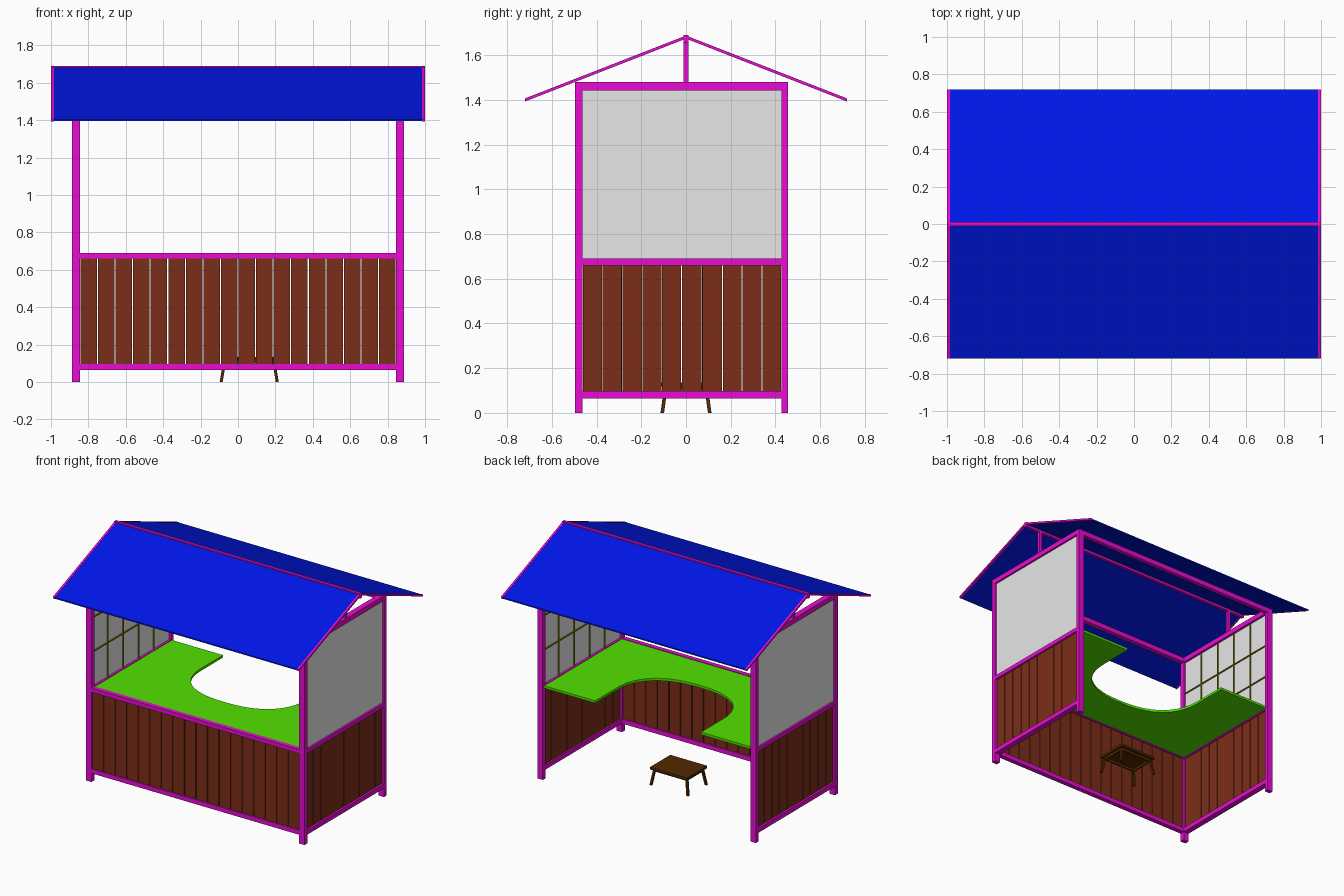
import bpy, bmesh, math, random
from mathutils import Vector

cube = bpy.data.objects.get("Cube")
if cube:
    bpy.data.objects.remove(cube, do_unlink=True)
random.seed(4)


def material(name, rgb):
    m = bpy.data.materials.new(name)
    m.use_nodes = True
    m.diffuse_color = (*rgb, 1)
    m.node_tree.nodes["Principled BSDF"].inputs["Base Color"].default_value = (*rgb, 1)
    return m


PINK = material("magenta paint", (0.8, 0.004, 0.64))
BLUE = material("blue roof", (0, 0.008, 0.8))
GREEN = material("green counter", (0.085, 0.76, 0))
GREY = material("light grey panel", (0.8, 0.8, 0.8))
BROWN = material("brown board", (0.2, 0.027, 0.01))
DARK = material("dark wood", (0.085, 0.022, 0))
OLIVE = material("olive bar", (0.26, 0.21, 0))


def finish(name, bm, mat):
    bmesh.ops.recalc_face_normals(bm, faces=bm.faces)
    me = bpy.data.meshes.new(name)
    bm.to_mesh(me)
    bm.free()
    me.materials.append(mat)
    ob = bpy.data.objects.new(name, me)
    bpy.context.collection.objects.link(ob)


def prism(name, points, sweep, mat):
    """Extrude a flat outline along a vector."""
    bm = bmesh.new()
    face = bm.faces.new([bm.verts.new(p) for p in points])
    res = bmesh.ops.extrude_face_region(bm, geom=[face])
    verts = [g for g in res["geom"] if isinstance(g, bmesh.types.BMVert)]
    bmesh.ops.translate(bm, verts=verts, vec=Vector(sweep))
    finish(name, bm, mat)


def box(name, xs, ys, zs, mat):
    (x0, x1), (y0, y1), (z0, z1) = sorted(xs), sorted(ys), sorted(zs)
    base = [(x0, y0, z0), (x1, y0, z0), (x1, y1, z0), (x0, y1, z0)]
    prism(name, base, (0, 0, z1 - z0), mat)


# Frame extents: outer and inner faces of the posts
XO, XI = 0.888, 0.845
FO, FI, BI, BO = -0.496, -0.462, 0.427, 0.457
TOP = 1.48
LOW, MID, HIGH = (0.064, 0.097), (0.66, 0.69), (1.443, TOP)
SIDES = (("left", 1), ("right", -1))

# Long beams across the front and back
box("front_low_beam", (-XI, XI), (FO, FI), LOW, PINK)
box("front_mid_beam", (-XI, XI), (FO, FI), MID, PINK)
box("front_top_beam", (-XI, XI), (FO, FI), HIGH, PINK)
box("back_top_beam", (-XI, XI), (BI, BO), HIGH, PINK)

# Front boards
GAP = 0.0055
n = 18
step = 2 * XI / n
for i in range(n):
    x = -XI + i * step
    box(f"front_board_{i + 1}", (x + GAP / 2, x + step - GAP / 2),
        (-0.488, -0.472), (LOW[1], MID[0]), BROWN)

for side, s in SIDES:
    xs = (s * XI, s * XO)
    # Posts and side beams
    box(f"{side}_front_post", xs, (FO, FI), (0, TOP), PINK)
    box(f"{side}_back_post", xs, (BI, BO), (0, TOP), PINK)
    for label, zs in (("low", LOW), ("mid", MID), ("top", HIGH)):
        box(f"{side}_{label}_beam", xs, (FI, BI), zs, PINK)
    # Side boards with slightly uneven seams
    n = 10
    seams = [FI + (BI - FI) * i / n for i in range(n + 1)]
    seams[1:-1] = [y + random.uniform(-0.003, 0.003) for y in seams[1:-1]]
    for i in range(n):
        box(f"{side}_board_{i + 1}", (s * 0.857, s * 0.873),
            (seams[i] + 0.002, seams[i + 1] - 0.002), (LOW[1], MID[0]), BROWN)
    # Upper wall panel with a grid of thin bars inside
    z0, z1 = MID[1], HIGH[0]
    box(f"{side}_wall_panel", (s * 0.862, s * 0.874), (FI, BI), (z0, z1), GREY)
    for i in range(1, 5):
        y = FI + (BI - FI) * i / 5
        box(f"{side}_upright_bar_{i}", (s * 0.855, s * 0.862),
            (y - 0.004, y + 0.004), (z0, z1), OLIVE)
    for i in range(1, 3):
        z = z0 + (z1 - z0) * i / 3
        box(f"{side}_cross_bar_{i}", (s * 0.854, s * 0.862),
            (FI, BI), (z - 0.004, z + 0.004), OLIVE)
    # King post under the ridge
    box(f"{side}_king_post", (s * 0.855, s * 0.877), (-0.011, 0.011), (TOP, 1.67), PINK)

# U-shaped counter with a rounded inner edge
W, CY, DEPTH, END, POWER = 0.43, 0.20, 0.36, 0.44, 2 / 2.4
outline = [(XI, END), (W, END)]
for i in range(41):
    a = math.pi * i / 40
    x = math.copysign(abs(math.cos(a)) ** POWER, math.cos(a))
    outline.append((W * x, CY - DEPTH * abs(math.sin(a)) ** POWER))
outline += [(-W, END), (-XI, END), (-XI, FI), (XI, FI)]
prism("counter", [(x, y, 0.668) for x, y in outline], (0, 0, 0.018), GREEN)

# Roof slopes with gable trim and ridge
RIDGE, EAVE_Y, EAVE_Z, T = 1.686, 0.72, 1.405, 0.01


def slope(name, s, x0, x1, pad, mat):
    pts = [(0, RIDGE + pad), (s * EAVE_Y, EAVE_Z + pad),
           (s * EAVE_Y, EAVE_Z - T - pad), (0, RIDGE - T - pad)]
    prism(name, [(x0, y, z) for y, z in pts], (x1 - x0, 0, 0), mat)


for label, s in (("front", -1), ("back", 1)):
    slope(f"{label}_roof", s, -0.987, 0.987, 0, BLUE)
    for side, t in SIDES:
        slope(f"{label}_{side}_gable_trim", s, t * 0.985, t, 0.002, PINK)
box("ridge_beam", (-1, 1), (-0.011, 0.011), (1.655, 1.69), PINK)

# Small low table with splayed legs
CX = 0.06
box("table_top", (CX - 0.15, CX + 0.15), (-0.118, 0.118), (0.118, 0.135), DARK)


def table_leg(name, t, s):
    bm = bmesh.new()
    rings = []
    for x, y, z in ((0.15, 0.106, 0), (0.13, 0.09, 0.118)):
        rings.append([bm.verts.new((CX + t * x + a, s * y + b, z))
                      for a, b in ((-R, -R), (R, -R), (R, R), (-R, R))])
        bm.faces.new(rings[-1])
    lo, hi = rings
    for i in range(4):
        j = (i + 1) % 4
        bm.faces.new((lo[i], lo[j], hi[j], hi[i]))
    finish(name, bm, DARK)


R = 0.008
APRON = (0.1, 0.118)
for label, s in (("front", -1), ("back", 1)):
    box(f"table_{label}_apron", (CX - 0.125, CX + 0.125), (s * 0.085, s * 0.095), APRON, DARK)
    for side, t in SIDES:
        table_leg(f"table_{label}_{side}_leg", t, s)
for side, t in SIDES:
    box(f"table_{side}_apron", (CX + t * 0.125, CX + t * 0.135), (-0.085, 0.085), APRON, DARK)
